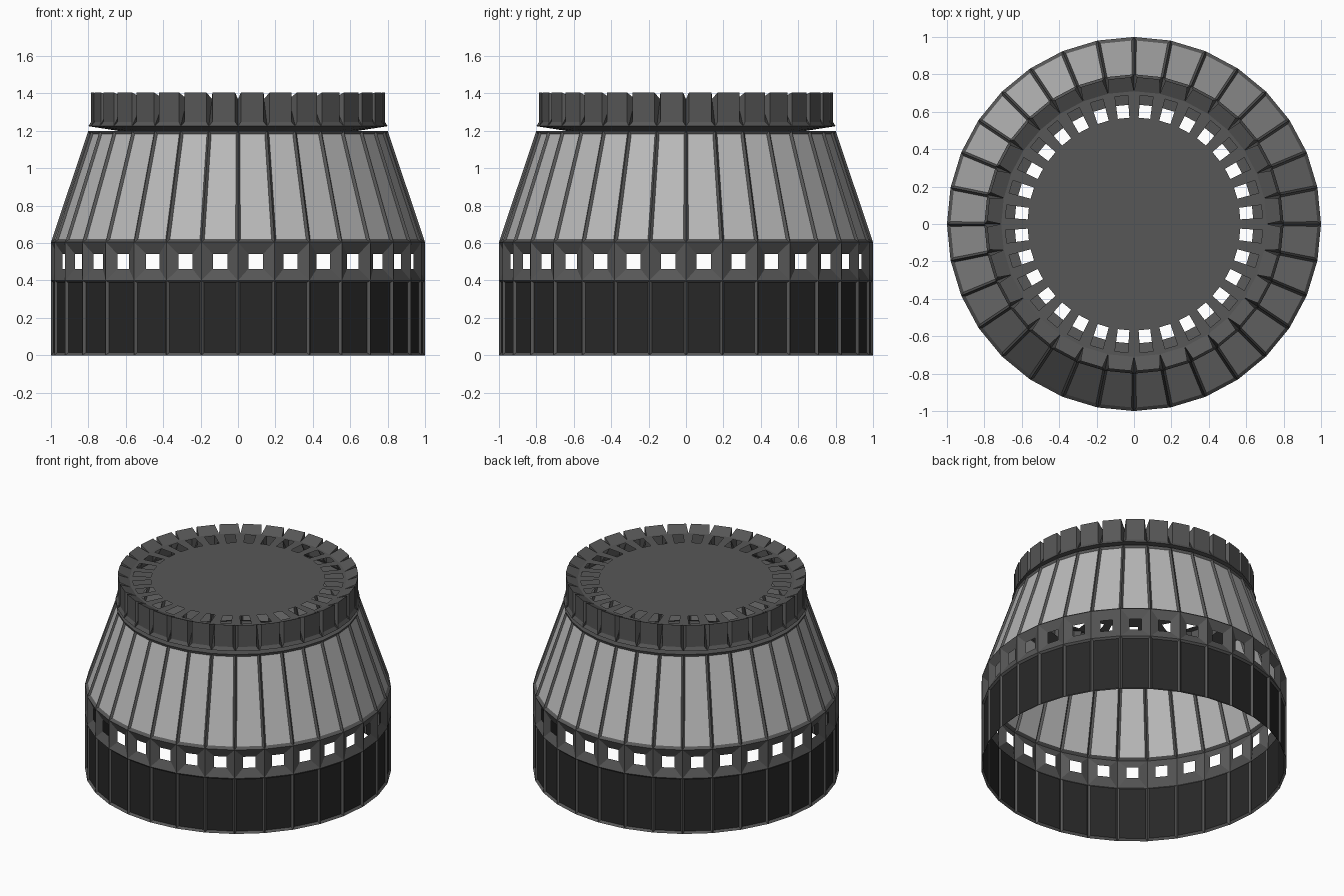
import bpy, bmesh, math

if "Cube" in bpy.data.objects:
    bpy.data.objects.remove(bpy.data.objects["Cube"])

N = 32
H = math.pi / N          # half a sector


def material(name, v):
    m = bpy.data.materials.new(name)
    m.diffuse_color = (v, v, v, 1)
    m.use_nodes = True
    m.node_tree.nodes["Principled BSDF"].inputs["Base Color"].default_value = m.diffuse_color
    return m


GREY = material("dark grey frame", 0.095)
LIGHT = material("light grey panel", 0.49)
BLACK = material("black panel", 0.021)


def point(k, d, w, z):
    """Point in sector k: d outward from the axis, w sideways, z up."""
    a = (2 * k + 1) * H
    return (d * math.cos(a) - w * math.sin(a), d * math.sin(a) + w * math.cos(a), z)


def quad(k, low, high):
    return [point(k, low[0], -low[1], low[2]), point(k, low[0], low[1], low[2]),
            point(k, high[0], high[1], high[2]), point(k, high[0], -high[1], high[2])]


def corner(r, z):
    return (r * math.cos(H), r * math.sin(H), z)


def face(bm, pts, mat=0):
    f = bm.faces.new([bm.verts.new(p) for p in pts])
    f.material_index = mat


def plain_ring(bm, a, b):
    for k in range(N):
        face(bm, quad(k, corner(*a), corner(*b)))


def framed_ring(bm, a, b, inner_low, inner_high, fill):
    """Sectors with a frame around an inner rectangle; fill None leaves a hole."""
    for k in range(N):
        o = quad(k, corner(*a), corner(*b))
        i = quad(k, inner_low, inner_high)
        for j in range(4):
            n = (j + 1) % 4
            face(bm, [o[j], o[n], i[n], i[j]])
        if fill is not None:
            face(bm, i, fill)


def finish(bm, name, mats):
    bmesh.ops.remove_doubles(bm, verts=bm.verts, dist=0.0005)
    me = bpy.data.meshes.new(name)
    bm.to_mesh(me)
    bm.free()
    for m in mats:
        me.materials.append(m)
    ob = bpy.data.objects.new(name, me)
    bpy.context.collection.objects.link(ob)


# lower wall: black panels between grey ribs
bm = bmesh.new()
framed_ring(bm, (1, 0), (1, 0.4), (0.983, 0.085, 0.015), (0.983, 0.085, 0.388), 1)
finish(bm, "lower_wall", [GREY, BLACK])

# band of open, splayed windows
bm = bmesh.new()
framed_ring(bm, (1, 0.4), (1, 0.605), (0.968, 0.04, 0.462), (0.968, 0.04, 0.542), None)
finish(bm, "window_band", [GREY])

# sloping wall with light panels, and the flat ledge above it
bm = bmesh.new()
framed_ring(bm, (1, 0.605), (0.8, 1.2), (0.977, 0.084, 0.621), (0.790, 0.066, 1.182), 1)
plain_ring(bm, (0.8, 1.2), (0.64, 1.2))
finish(bm, "sloped_wall", [GREY, LIGHT])

# cap: underside, wedge teeth, slotted top ring, central disc
bm = bmesh.new()
plain_ring(bm, (0.64, 1.2), (0.8, 1.225))
framed_ring(bm, (0.8, 1.225), (0.71, 1.37), (0.783, 0.061, 1.248), (0.783, 0.061, 1.405), 0)
framed_ring(bm, (0.71, 1.37), (0.55, 1.37), (0.687, 0.035, 1.37), (0.568, 0.031, 1.37), None)
face(bm, [(0.55 * math.cos(2 * k * H), 0.55 * math.sin(2 * k * H), 1.37) for k in range(N)])
finish(bm, "cap", [GREY])
